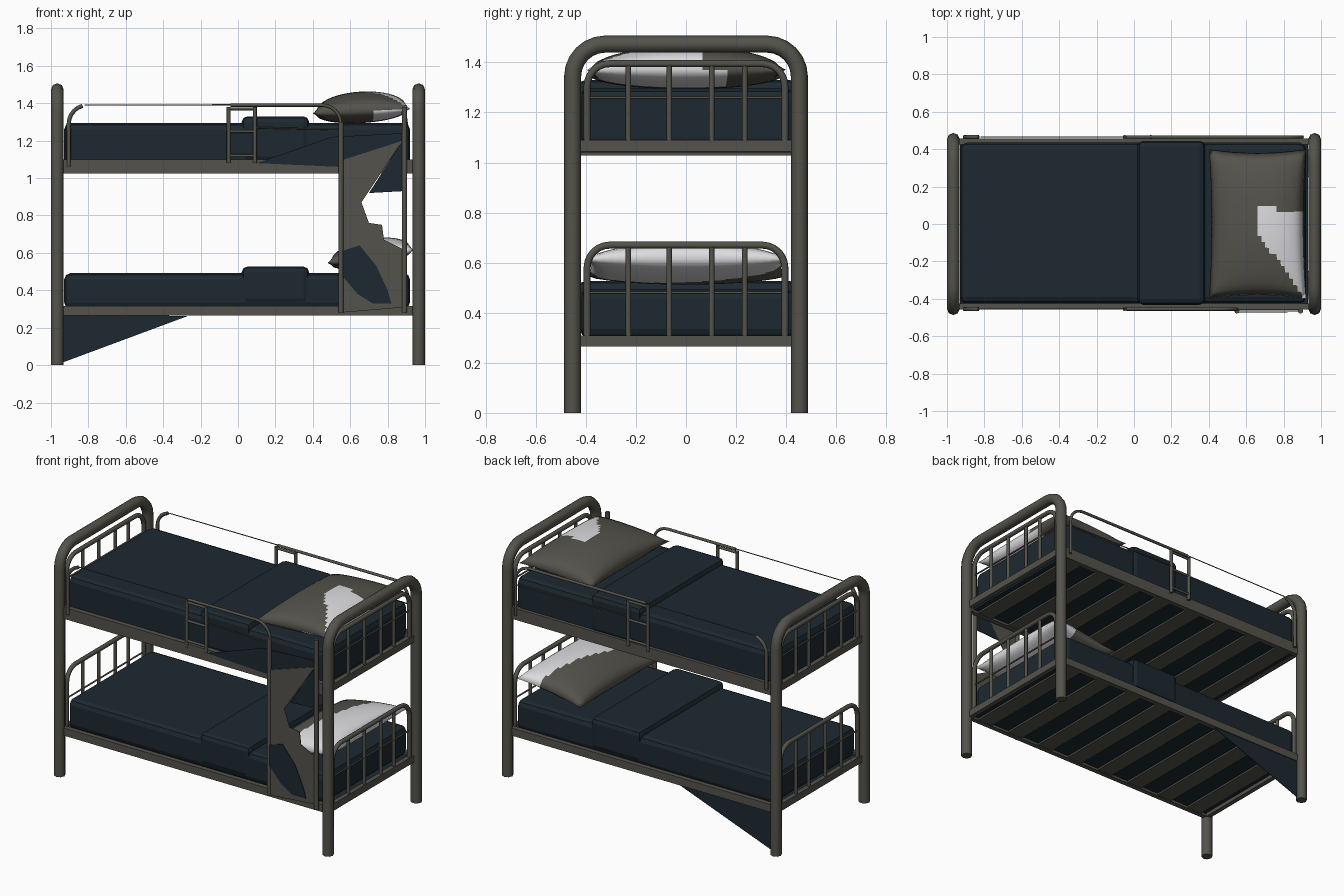
import bpy, bmesh, math

if "Cube" in bpy.data.objects:
    bpy.data.objects.remove(bpy.data.objects["Cube"])


def mat(name, c):
    m = bpy.data.materials.new(name)
    m.diffuse_color = (*c, 1)
    m.use_nodes = True
    m.node_tree.nodes["Principled BSDF"].inputs["Base Color"].default_value = m.diffuse_color
    return m


METAL = mat("grey metal", (0.088, 0.085, 0.070))
NAVY = mat("navy bedding", (0.0115, 0.0215, 0.030))
WHITE = mat("white pillow", (0.72, 0.72, 0.74))


def add(name, mesh, *mats):
    o = bpy.data.objects.new(name, mesh)
    bpy.context.collection.objects.link(o)
    if len(mesh.materials):
        mesh.materials.clear()
    for m in mats:
        mesh.materials.append(m)
    return o


def box(name, x, y, z, m, bevel=0.0):
    bm = bmesh.new()
    bmesh.ops.create_cube(bm, size=1)
    for v in bm.verts:
        v.co = [(a[0] + a[1]) / 2 + c * (a[1] - a[0]) for a, c in zip((x, y, z), v.co)]
    if bevel:
        bmesh.ops.bevel(bm, geom=bm.edges[:], offset=bevel, segments=2, profile=0.5, affect='EDGES')
    me = bpy.data.meshes.new(name)
    bm.to_mesh(me)
    bm.free()
    return add(name, me, m)


def tube(name, pts, r, m=METAL):
    cu = bpy.data.curves.new(name, 'CURVE')
    cu.dimensions = '3D'
    cu.bevel_depth = r
    cu.bevel_resolution = 2
    cu.use_fill_caps = True
    s = cu.splines.new('POLY')
    s.points.add(len(pts) - 1)
    for p, q in zip(s.points, pts):
        p.co = (*q, 1)
    tmp = bpy.data.objects.new(name + "_path", cu)
    bpy.context.collection.objects.link(tmp)
    dg = bpy.context.evaluated_depsgraph_get()
    me = bpy.data.meshes.new_from_object(tmp.evaluated_get(dg))
    bpy.data.objects.remove(tmp)
    for p in me.polygons:
        p.use_smooth = len(p.vertices) == 4
    return add(name, me, m)


def hoop(a0, a1, z0, z1, r, n=6):
    """Upside-down U as (a, z) points with rounded corners."""
    out = [(a0, z0)]
    for cx, t0 in ((a0 + r, math.pi), (a1 - r, math.pi / 2)):
        for i in range(n + 1):
            t = t0 - i / n * math.pi / 2
            out.append((cx + r * math.cos(t), z1 - r + r * math.sin(t)))
    return out + [(a1, z0)]


def plate(name, pts, y, m, t=0.004):
    bm = bmesh.new()
    f = bm.faces.new([bm.verts.new((x, y, z)) for x, z in pts])
    g = bmesh.ops.extrude_face_region(bm, geom=[f])
    for v in g['geom']:
        if isinstance(v, bmesh.types.BMVert):
            v.co.y += t
    bmesh.ops.recalc_face_normals(bm, faces=bm.faces[:])
    me = bpy.data.meshes.new(name)
    bm.to_mesh(me)
    bm.free()
    return add(name, me, m)


def pillow(name, x0, x1, hy, z0, z1, h, is_white, n=24):
    """Cushion with pinched corners, edge height going from z0 to z1 along x."""
    bm = bmesh.new()
    for side in (1, -1):
        g = {}
        for i in range(n + 1):
            for j in range(n + 1):
                u, v = 2 * i / n - 1, 2 * j / n - 1
                bulge = (max(0, 1 - u ** 2) * max(0, 1 - v ** 2)) ** 0.45
                px = u * (1 - 0.06 * (1 - v * v))
                py = v * (1 - 0.05 * (1 - u * u))
                k = h if side > 0 else h * 0.6
                g[i, j] = bm.verts.new((x0 + (x1 - x0) * (px + 1) / 2, py * hy,
                                        z0 + (z1 - z0) * (u + 1) / 2 + side * k * bulge))
        for i in range(n):
            for j in range(n):
                q = [g[i, j], g[i + 1, j], g[i + 1, j + 1], g[i, j + 1]]
                f = bm.faces.new(q if side > 0 else q[::-1])
                c = f.calc_center_median()
                f.material_index = int(is_white(c.x, c.y, side))
                f.smooth = True
    bmesh.ops.remove_doubles(bm, verts=bm.verts[:], dist=1e-5)
    me = bpy.data.meshes.new(name)
    bm.to_mesh(me)
    bm.free()
    return add(name, me, METAL, WHITE)


# End frames: big hoops with smaller barred hoops inside for each bunk
for s, side in ((-1, "left"), (1, "right")):
    x = s * 0.966
    tube(side + "_end_posts", [(x, a, z) for a, z in hoop(-0.453, 0.453, 0, 1.473, 0.13)], 0.034)
    for level, zb, zt in (("lower", 0.28, 0.67), ("upper", 1.06, 1.395)):
        xi = s * 0.955
        tube(f"{side}_{level}_end_hoop", [(xi, a, z) for a, z in hoop(-0.395, 0.395, zb, zt, 0.09)], 0.014)
        for y in (-0.23, -0.067, 0.103, 0.235):
            tube(f"{side}_{level}_end_bar", [(xi, y, zb), (xi, y, zt)], 0.011)
        tube(f"{side}_{level}_end_crossbar", [(xi, -0.395, zb + 0.2), (xi, 0.395, zb + 0.2)], 0.005)
        box(f"{side}_{level}_end_rail", (xi - 0.015, xi + 0.015), (-0.43, 0.43), (zb - 0.015, zb + 0.03), METAL)

# Bunks: rails, slats, mattress, folded blanket
for level, z in (("lower", 0.265), ("upper", 1.025)):
    up = level == "upper"
    rt = z + (0.075 if up else 0.05)
    for y, side in ((-0.44, "front"), (0.44, "back")):
        box(f"{level}_{side}_rail", (-0.95, 0.95), (y - 0.016, y + 0.016), (z, rt), METAL)
    box(f"{level}_base", (-0.93, 0.93), (-0.43, 0.43), (z + 0.015, z + 0.035), NAVY)
    for i in range(8):
        cx = -0.84 + i * 0.24
        box(f"{level}_slat", (cx - 0.055, cx + 0.055), (-0.43, 0.43), (z + 0.004, z + 0.016), METAL)
    top = 1.295 if up else 0.492
    box(f"{level}_mattress", (-0.93, 0.92), (-0.425, 0.435), (z + 0.036, top), NAVY, 0.035)
    box(f"{level}_blanket_fold", (0.02, 0.38), (-0.432, 0.445), (z + 0.06, top + 0.035), NAVY, 0.03)

# Pillows, partly white
pillow("upper_pillow", 0.40, 0.92, 0.40, 1.345, 1.37, 0.105,
       lambda x, y, s: (x > 0.65 and y < 0.08 and y > -0.03 - (x - 0.65) * 1.4) if s > 0
       else x > 0.72 and y < 0.15)
pillow("lower_pillow", 0.48, 0.94, 0.40, 0.545, 0.615, 0.095,
       lambda x, y, s: x - 0.25 * y > 0.70)

# Guard rails on the upper bunk
for y, side, xe in ((-0.455, "front", 0.55), (0.465, "back", 0.90)):
    pts = hoop(-0.905, xe, 1.06, 1.39, 0.10)
    tube(side + "_guard_left_end", [(a, y, z) for a, z in pts[:7]], 0.011)
    tube(side + "_guard_thin_rail", [(-0.82, y, 1.39), (-0.04, y, 1.392)], 0.003)
    tube(side + "_guard_right_end", [(-0.04, y, 1.39)] + [(a, y, z) for a, z in pts[8:]], 0.009)
    for x in (-0.05, 0.09):
        tube(side + "_guard_post", [(x, y, 1.08), (x, y, 1.38)], 0.011)
    for z in (1.12, 1.25, 1.37):
        tube(side + "_guard_crossbar", [(-0.05, y, z), (0.09, y, z)], 0.008)
    tube(side + "_guard_low_rail", [(0.09, y, 1.27), (xe, y, 1.26)], 0.004)

# Ladder with its hanging panels
for x, zt in ((0.55, 1.30), (0.89, 1.38)):
    tube("ladder_rail", [(x, -0.465, 0.28), (x, -0.465, zt)], 0.014)
plate("ladder_panel", [(0.54, 0.28), (0.90, 0.31), (0.90, 0.61), (0.78, 0.67), (0.77, 0.75),
                       (0.70, 0.76), (0.66, 0.87), (0.88, 1.20), (0.54, 1.09)], -0.468, METAL)
plate("ladder_panel_patch", [(0.555, 0.48), (0.555, 0.61), (0.65, 0.64), (0.74, 0.53), (0.80, 0.40),
                             (0.82, 0.33), (0.72, 0.33), (0.64, 0.38)], -0.474, NAVY)
plate("upper_side_flap", [(0.10, 1.08), (0.54, 1.06), (0.88, 1.18), (0.88, 1.24), (0.50, 1.22)], -0.462, NAVY)
plate("ladder_back_flap", [(0.70, 0.92), (0.88, 0.93), (0.88, 1.20)], -0.462, NAVY)

# Sheet corner hanging at the back by the left leg
plate("hanging_sheet", [(-0.935, 0.015), (-0.27, 0.262), (-0.935, 0.275)], 0.445, NAVY)
